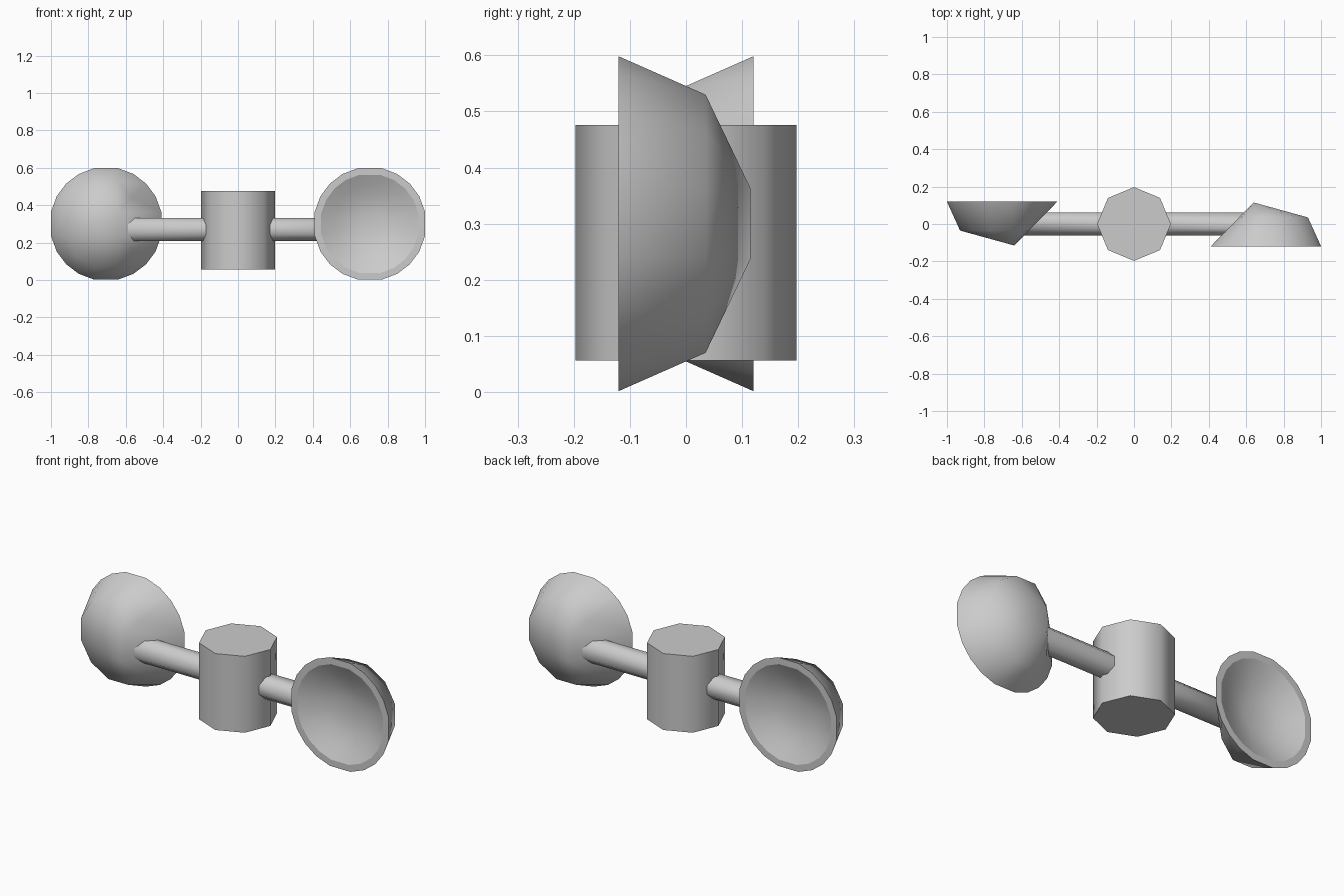
import bpy, bmesh, math

if "Cube" in bpy.data.objects:
    bpy.data.objects.remove(bpy.data.objects["Cube"])


def finish(bm, name, angle=50):
    bmesh.ops.recalc_face_normals(bm, faces=bm.faces[:])
    me = bpy.data.meshes.new(name)
    bm.to_mesh(me)
    bm.free()
    ob = bpy.data.objects.new(name, me)
    bpy.context.collection.objects.link(ob)
    bpy.ops.object.select_all(action='DESELECT')
    ob.select_set(True)
    bpy.context.view_layer.objects.active = ob
    bpy.ops.object.shade_smooth_by_angle(angle=math.radians(angle), keep_sharp_edges=True)
    return ob


def bridge(bm, a, b):
    n = len(a)
    for i in range(n):
        j = (i + 1) % n
        bm.faces.new((a[i], a[j], b[j], b[i]))


def prism(rings, name):
    """Octagonal closed tube between two rings of points."""
    bm = bmesh.new()
    a, b = [[bm.verts.new(p) for p in ring] for ring in rings]
    bridge(bm, a, b)
    bm.faces.new(a[::-1])
    bm.faces.new(b)
    return finish(bm, name)


RIM = [math.radians(90 * q + d) for q in range(4) for d in (12, 29, 45, 61, 78)]


def ring(bm, scale, y):
    return [bm.verts.new((0.302 * scale * math.cos(t), y,
                          0.305 * scale * math.sin(t))) for t in RIM]


def cup(side, name):
    bm = bmesh.new()
    # Faceted back, flatter toward the arm: x, depth, z (mirrored in z)
    rim = ring(bm, 1, 0)
    back = [(-0.06, 0.155, 0.23), (0.06, 0.155, 0.23), (0.165, 0.155, 0.165),
            (0.225, 0.155, 0.06), (-0.13, 0.155, 0.14),
            (-0.065, 0.235, 0.063), (0.05, 0.203, 0.06)]
    pts = [bm.verts.new((x, y, s * z)) for x, y, z in back for s in (1, -1)]
    bmesh.ops.convex_hull(bm, input=rim + pts)
    caps = [f for f in bm.faces if all(v in rim for v in f.verts)]
    bmesh.ops.delete(bm, geom=caps, context='FACES_ONLY')
    bmesh.ops.delete(bm, geom=[e for e in bm.edges if not e.link_faces], context='EDGES')
    # Flat lip and shallow dish
    last = rim
    for scale, y in ((0.88, 0), (0.66, 0.034), (0.44, 0.059), (0.22, 0.074)):
        nxt = ring(bm, scale, y)
        bridge(bm, last, nxt)
        if y == 0:
            lip = nxt
        last = nxt
    bm.faces.new(last)
    for i in range(len(lip)):
        bm.edges.get((lip[i - 1], lip[i])).smooth = False
    ob = finish(bm, name)
    ob.location = (side * 0.705, -side * 0.12, 0.3)
    ob.rotation_euler.z = 0 if side > 0 else math.pi
    return ob


# Central hub
octagon = [(math.cos(i * math.pi / 4), math.sin(i * math.pi / 4)) for i in range(8)]
prism([[(0.197 * c, 0.197 * s, z) for c, s in octagon] for z in (0.056, 0.476)], "hub")

# Arms and cups, turned half a circle from one another
for side, label in ((1, "right"), (-1, "left")):
    section = [(0.066 * math.cos((i + 0.5) * math.pi / 4),
                0.27 + 0.066 * math.sin((i + 0.5) * math.pi / 4)) for i in range(8)]
    prism([[(side * 0.165, y, z) for y, z in section],
           [(side * 0.545 + 0.95 * y, y, z) for y, z in section]], label + "_arm")
    cup(side, label + "_cup")
